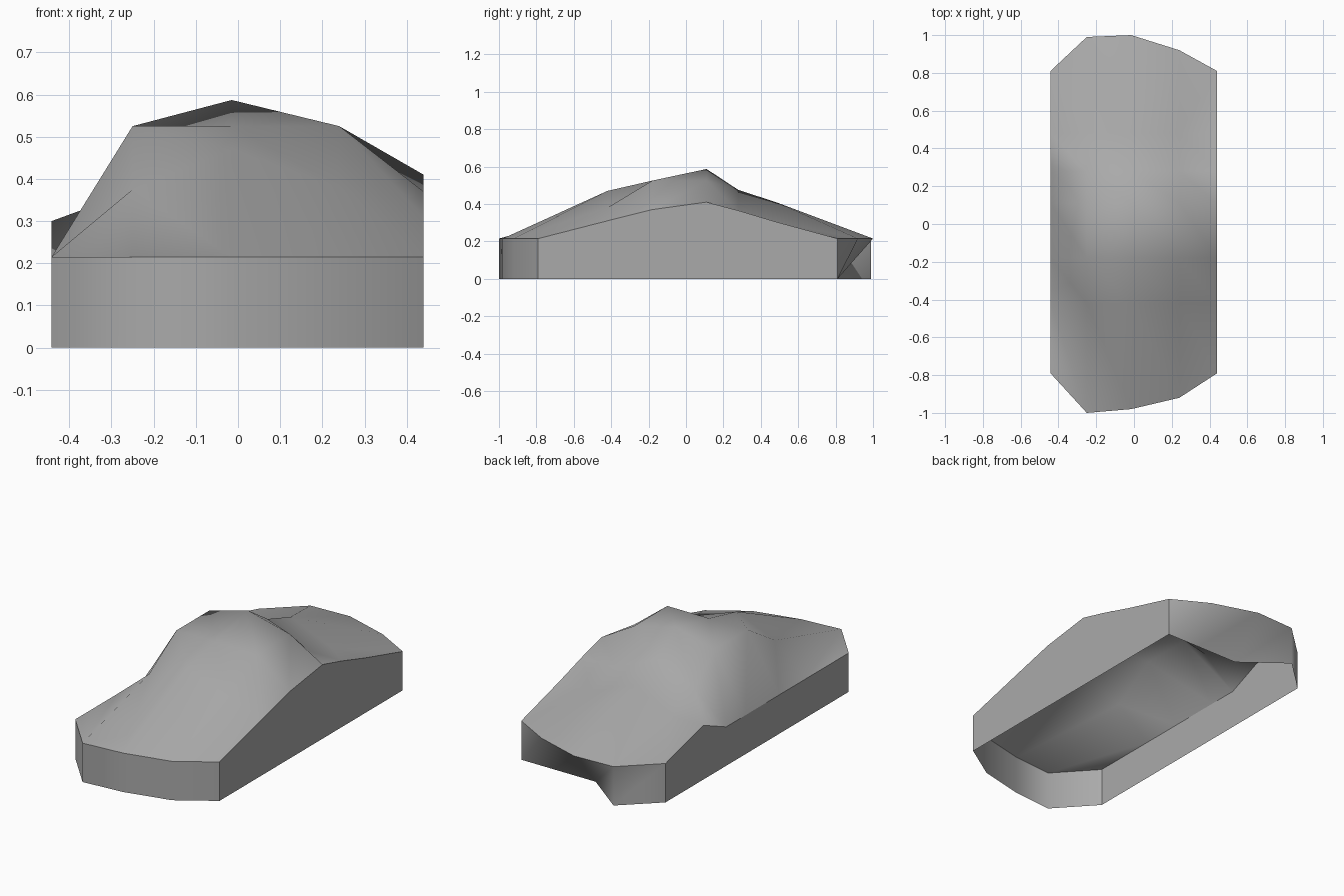
import bpy
import bmesh

cube = bpy.data.objects.get("Cube")
if cube:
    bpy.data.objects.remove(cube, do_unlink=True)

grey = bpy.data.materials.new("plain grey")
grey.use_nodes = True
colour = (0.4, 0.4, 0.4, 1)
grey.diffuse_color = colour
grey.node_tree.nodes["Principled BSDF"].inputs["Base Color"].default_value = colour


def sheet(name, rows, fold_right=lambda row, column: True):
    """Skin a grid of points with smooth triangles; fold_right picks each diagonal."""
    bm = bmesh.new()
    grid = [[bm.verts.new(p) for p in row] for row in rows]
    for r, (near, far) in enumerate(zip(grid, grid[1:])):
        for i in range(len(near) - 1):
            a, b, c, d = near[i], near[i + 1], far[i + 1], far[i]
            if fold_right(r, i):
                triangles = (a, b, c), (a, c, d)
            else:
                triangles = (a, b, d), (b, c, d)
            for triangle in triangles:
                bm.faces.new(triangle).smooth = True
    mesh = bpy.data.meshes.new(name)
    bm.to_mesh(mesh)
    bm.free()
    mesh.materials.append(grey)
    obj = bpy.data.objects.new(name, mesh)
    bpy.context.collection.objects.link(obj)


def ground(points):
    return [(x, y, 0) for x, y, z in points]


# Stations across the body, and the rounded outlines of both ends
RIM = 0.215
columns = (-0.442, -0.25, -0.015, 0.24, 0.44)
front_y = (-0.79, -1.0, -0.98, -0.92, -0.79)
back_y = (0.81, 0.99, 1.0, 0.92, 0.81)
front_rim = [(x, y, RIM) for x, y in zip(columns, front_y)]
back_rim = [(x, y, RIM) for x, y in zip(columns, back_y)]

# Cross-sections of the hood, cabin and tail: y, then heights by station
sections = (
    (-0.42, (RIM, 0.375, 0.47, 0.38, 0.31)),
    (-0.18, (RIM, 0.525, 0.525, 0.525, 0.37)),
    (0.11, (RIM, 0.525, 0.587, 0.525, 0.41)),
    (0.28, (RIM, 0.37, 0.475, 0.365, 0.365)),
    (0.48, (0.30, 0.30, 0.41, 0.305, 0.305)),
)
top = [front_rim]
top += [[(x, y, z) for x, z in zip(columns, heights)] for y, heights in sections]
top.append(back_rim)
# The tail folds outward on both sides of its central spine
sheet("body_top", top, lambda row, column: row == len(sections) and column > 1)

# Flat side walls under the edges of the top
right_edge = [row[0] for row in top]
left_edge = [row[-1] for row in top]
sheet("right_wall", [right_edge, ground(right_edge)])
sheet("left_wall", [ground(left_edge), left_edge])

# Rounded front wall, and a back wall tucked in at the bottom on one side
sheet("front_wall", [ground(front_rim), front_rim])
tucked = [(x, 0.81 if x > -0.1 else y, 0) for x, y, z in back_rim]
sheet("back_wall", [back_rim, tucked])
